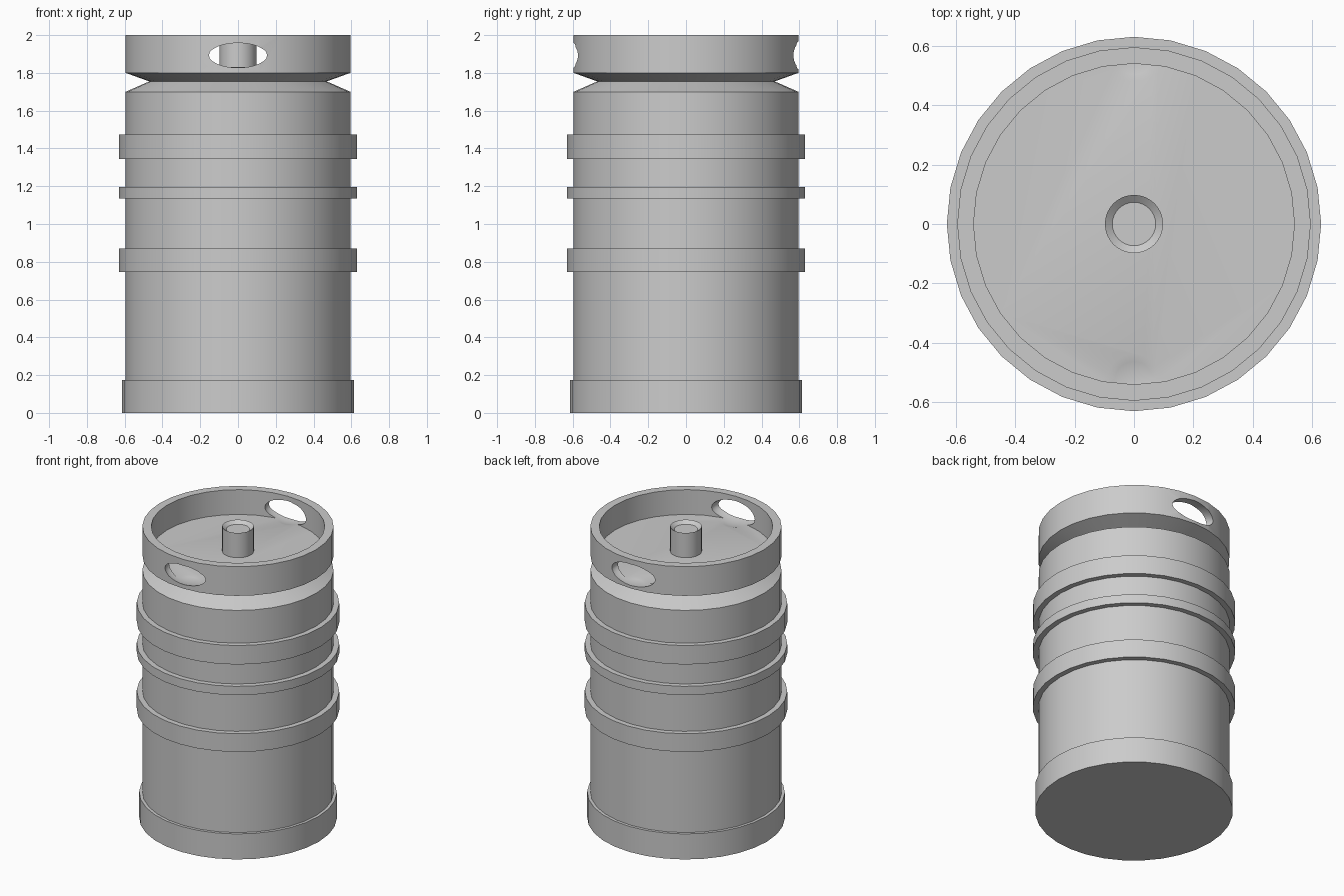
import bpy, bmesh
from math import pi, sin, cos, radians

if "Cube" in bpy.data.objects:
    bpy.data.objects.remove(bpy.data.objects["Cube"])

SIDES = 32


def activate(obj):
    bpy.ops.object.select_all(action='DESELECT')
    obj.select_set(True)
    bpy.context.view_layer.objects.active = obj


def smooth(obj):
    activate(obj)
    bpy.ops.object.shade_smooth_by_angle(angle=radians(30))


def lathe(name, profile, ring=False):
    """Revolve (radius, z) points; ends are capped, or joined into a ring."""
    bm = bmesh.new()
    loops = [[bm.verts.new((r * cos(2 * pi * i / SIDES), r * sin(2 * pi * i / SIDES), z))
              for i in range(SIDES)] for r, z in profile]
    pairs = list(zip(loops, loops[1:]))
    if ring:
        pairs.append((loops[-1], loops[0]))
    else:
        bm.faces.new(loops[0])
        bm.faces.new(loops[-1])
    for a, b in pairs:
        for i in range(SIDES):
            j = (i + 1) % SIDES
            bm.faces.new((a[i], a[j], b[j], b[i]))
    bmesh.ops.recalc_face_normals(bm, faces=bm.faces)
    mesh = bpy.data.meshes.new(name)
    bm.to_mesh(mesh)
    bm.free()
    obj = bpy.data.objects.new(name, mesh)
    bpy.context.collection.objects.link(obj)
    return obj


# Keg shell: foot, wall, neck groove, rim and recessed lid
shell = lathe("keg_shell", [
    (0.615, 0), (0.615, 0.175), (0.595, 0.175), (0.595, 1.70), (0.47, 1.755),
    (0.595, 1.80), (0.595, 2.0), (0.54, 2.0), (0.54, 1.83)])

# Hand holes: squashed spheres cut through the rim, front and back
for name, y in (("front_hole_cutter", -0.52), ("back_hole_cutter", 0.56)):
    bpy.ops.mesh.primitive_uv_sphere_add(segments=32, ring_count=16, location=(0, y, 1.893))
    cutter = bpy.context.object
    cutter.name = name
    cutter.scale = (0.165, 0.148, 0.075)
    mod = shell.modifiers.new(name, 'BOOLEAN')
    mod.operation = 'DIFFERENCE'
    mod.solver = 'EXACT'
    mod.object = cutter
    activate(shell)
    bpy.ops.object.modifier_apply(modifier=mod.name)
    bpy.data.objects.remove(cutter)
smooth(shell)

# Rolling bands around the wall
for name, low, high in (("lower_band", 0.745, 0.87), ("middle_band", 1.135, 1.195),
                        ("upper_band", 1.345, 1.475)):
    smooth(lathe(name, [(0.59, low), (0.63, low), (0.63, high), (0.59, high)], ring=True))

# Tap fitting in the lid
smooth(lathe("tap_fitting", [(0.098, 1.825), (0.098, 2.0), (0.073, 1.98)]))
